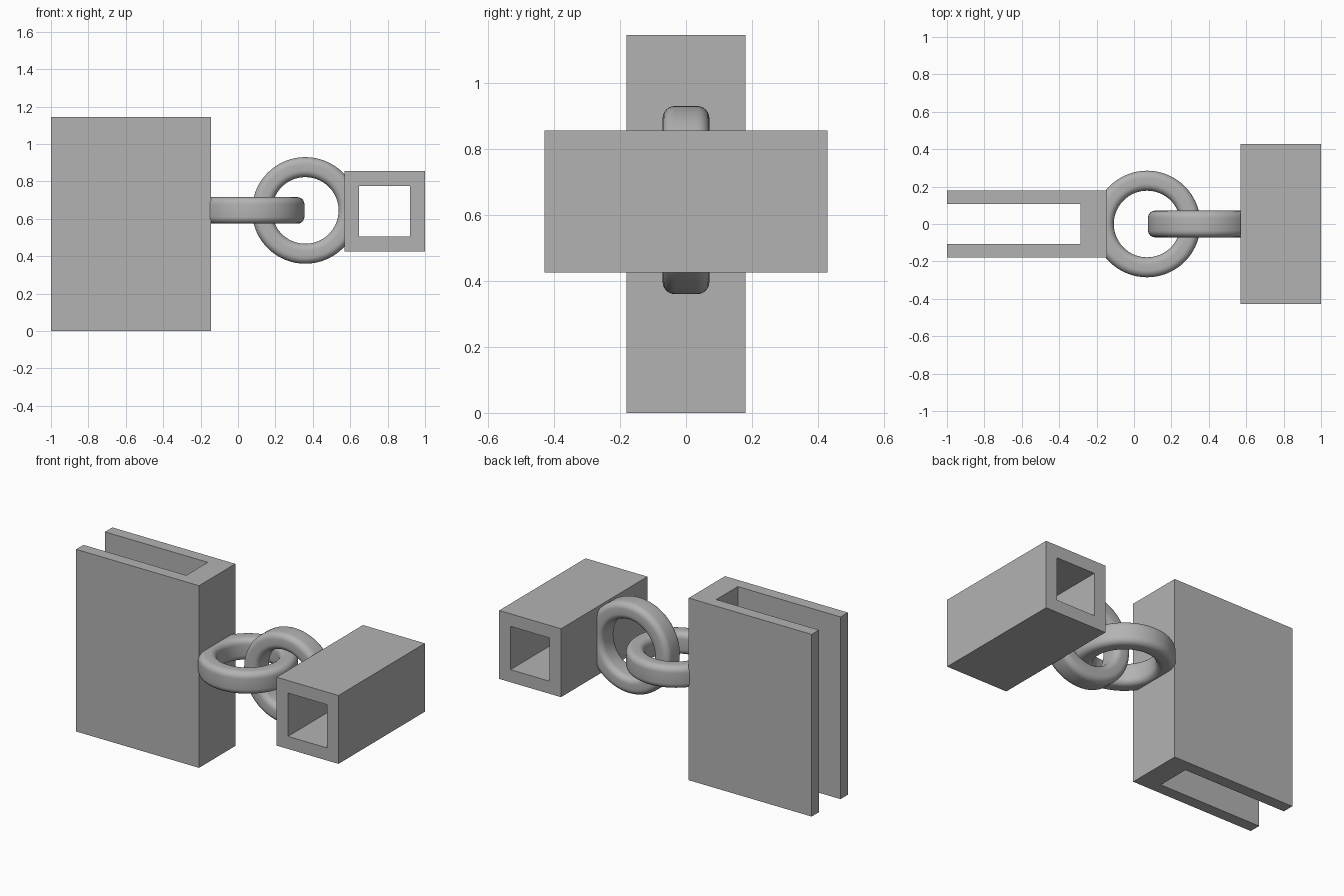
import bpy
import bmesh
from math import pi, cos, sin, radians
from mathutils import Matrix, Vector

cube = bpy.data.objects.get("Cube")
if cube:
    bpy.data.objects.remove(cube, do_unlink=True)

grey = bpy.data.materials.new("plain_grey")
grey.use_nodes = True
grey.diffuse_color = (0.45, 0.45, 0.45, 1)
grey.node_tree.nodes["Principled BSDF"].inputs["Base Color"].default_value = grey.diffuse_color

MID_Z = 0.645


def finish(name, bm):
    bmesh.ops.recalc_face_normals(bm, faces=bm.faces)
    mesh = bpy.data.meshes.new(name)
    bm.to_mesh(mesh)
    bm.free()
    mesh.materials.append(grey)
    obj = bpy.data.objects.new(name, mesh)
    bpy.context.collection.objects.link(obj)
    return obj


def extrude_face(bm, points, direction):
    face = bm.faces.new([bm.verts.new(p) for p in points])
    ext = bmesh.ops.extrude_face_region(bm, geom=[face])
    moved = [v for v in ext["geom"] if isinstance(v, bmesh.types.BMVert)]
    bmesh.ops.translate(bm, verts=moved, vec=direction)


# Tall clip: U-shaped outline extruded upward, slot open on the right-hand side
bm = bmesh.new()
half, slot, back, web, end = 0.18, 0.107, -0.145, -0.285, -1.0
outline = [(end, -half), (back, -half), (back, half), (end, half),
           (end, slot), (web, slot), (web, -slot), (end, -slot)]
extrude_face(bm, [(x, y, 0) for x, y in outline], (0, 0, 1.145))
finish("slotted_clip", bm)

# Square tube: outer and inner loops at both ends, joined all round
bm = bmesh.new()


def square_loop(size, y):
    corners = [(-1, -1), (1, -1), (1, 1), (-1, 1)]
    return [bm.verts.new((0.784 + size * a, y, 0.641 + size * b)) for a, b in corners]


loops = [square_loop(s, y) for s, y in
         [(0.215, -0.429), (0.215, 0.429), (0.136, 0.429), (0.136, -0.429)]]
for k in range(4):
    a, b = loops[k], loops[(k + 1) % 4]
    for i in range(4):
        j = (i + 1) % 4
        bm.faces.new((a[i], a[j], b[j], b[i]))
finish("square_tube", bm)


# Link rings: rounded rectangular section spun about an axis
def link_ring(name, centre_x, tilt):
    bm = bmesh.new()
    inner, outer, half_width, r, steps = 0.178, 0.285, 0.071, 0.037, 6
    corners = [(outer - r, half_width - r), (inner + r, half_width - r),
               (inner + r, r - half_width), (outer - r, r - half_width)]
    section = []
    for q, (cx, cz) in enumerate(corners):
        for i in range(steps + 1):
            t = (q + i / steps) * pi / 2
            section.append(bm.verts.new((cx + r * cos(t), 0, cz + r * sin(t))))
    edges = [bm.edges.new((section[i - 1], section[i])) for i in range(len(section))]
    bmesh.ops.spin(bm, geom=section + edges, cent=(0, 0, 0), axis=(0, 0, 1),
                   angle=2 * pi, steps=72, use_merge=True)
    bmesh.ops.remove_doubles(bm, verts=bm.verts, dist=0.0005)
    place = Matrix.Translation(Vector((centre_x, 0, MID_Z))) @ Matrix.Rotation(tilt, 4, "X")
    bmesh.ops.transform(bm, matrix=place, verts=bm.verts)
    obj = finish(name, bm)
    bpy.ops.object.select_all(action="DESELECT")
    obj.select_set(True)
    bpy.context.view_layer.objects.active = obj
    bpy.ops.object.shade_smooth_by_angle(angle=radians(40))


link_ring("flat_link_ring", 0.07, 0)
link_ring("upright_link_ring", 0.36, pi / 2)
